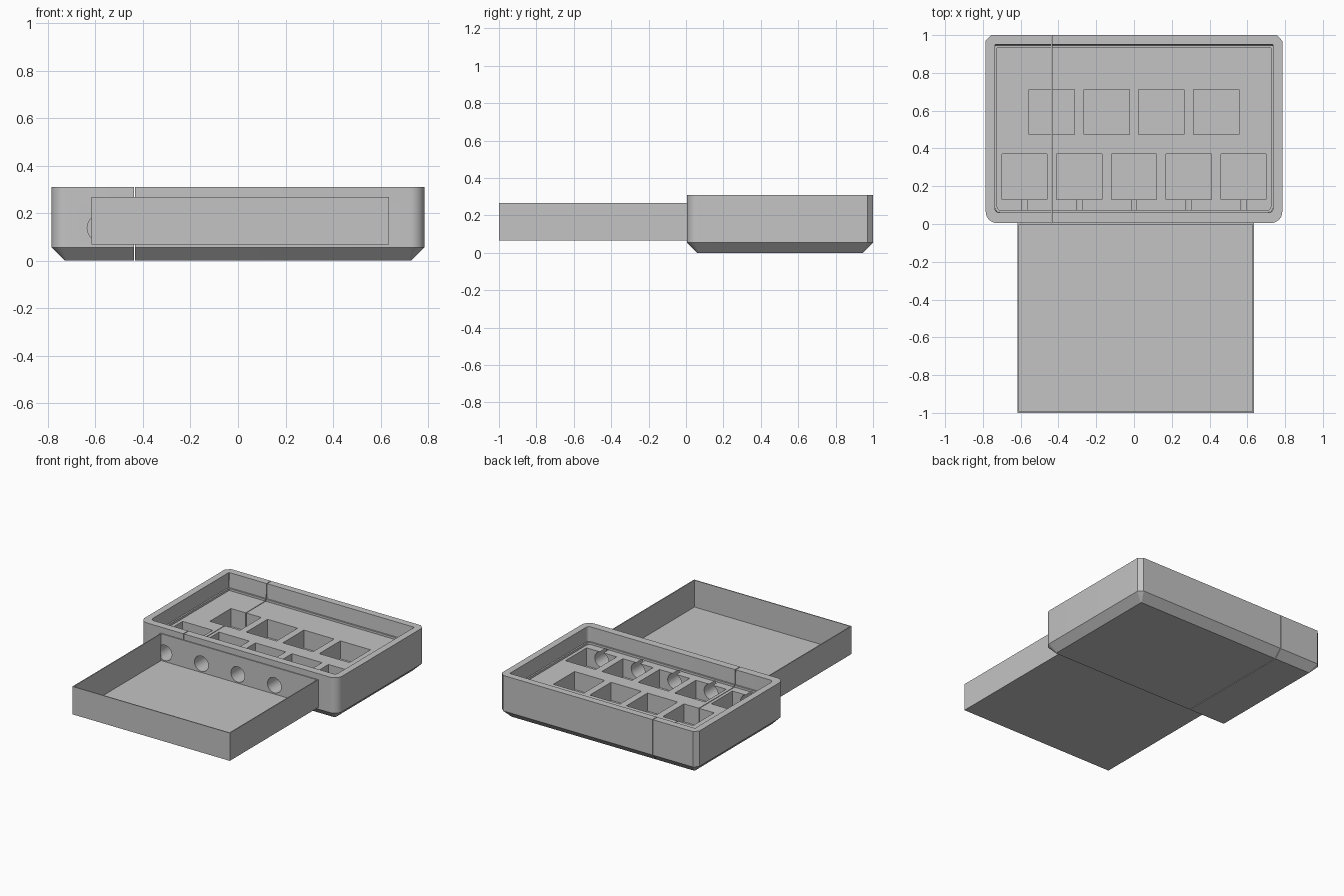
import bpy, bmesh, math
from mathutils import Matrix, Vector

cube = bpy.data.objects.get("Cube")
if cube:
    bpy.data.objects.remove(cube)

grey = bpy.data.materials.new("plain_grey")
grey.use_nodes = True
GREY = (0.55, 0.55, 0.55, 1)
grey.diffuse_color = GREY
grey.node_tree.nodes["Principled BSDF"].inputs["Base Color"].default_value = GREY


def make_object(name, bm):
    bmesh.ops.recalc_face_normals(bm, faces=bm.faces)
    mesh = bpy.data.meshes.new(name)
    bm.to_mesh(mesh)
    bm.free()
    mesh.materials.append(grey)
    obj = bpy.data.objects.new(name, mesh)
    bpy.context.collection.objects.link(obj)
    return obj


def add_box(bm, x0, x1, y0, y1, z0, z1):
    centre = Vector((x0 + x1, y0 + y1, z0 + z1)) / 2
    size = Matrix.Diagonal((x1 - x0, y1 - y0, z1 - z0, 1))
    bmesh.ops.create_cube(bm, size=1, matrix=Matrix.Translation(centre) @ size)


def select_only(obj):
    bpy.ops.object.select_all(action='DESELECT')
    obj.select_set(True)
    bpy.context.view_layer.objects.active = obj


def cut(obj, bm):
    """Subtract the cutter geometry from the object."""
    cutter = make_object("cutter", bm)
    cutter.hide_render = True
    mod = obj.modifiers.new("cut", 'BOOLEAN')
    mod.operation = 'DIFFERENCE'
    mod.solver = 'EXACT'
    mod.object = cutter
    select_only(obj)
    bpy.ops.object.modifier_apply(modifier=mod.name)
    bpy.data.objects.remove(cutter)


def outline(half_x, y0, y1, radius, chamfer):
    """Rectangle with rounded front corners and chamfered back corners."""
    right = [(half_x - radius + radius * math.sin(a), y0 + radius - radius * math.cos(a))
             for a in (math.pi / 2 * i / 8 for i in range(9))]
    right += [(half_x, y1 - chamfer), (half_x - chamfer, y1)]
    return right + [(-x, y) for x, y in reversed(right)]


def stack_rings(levels):
    """Join outlines at successive heights into a closed solid."""
    bm = bmesh.new()
    rings = [[bm.verts.new((x, y, z)) for x, y in outline(*shape)] for z, shape in levels]
    for a, b in zip(rings, rings[1:]):
        for i in range(len(a)):
            j = (i + 1) % len(a)
            bm.faces.new((a[i], a[j], b[j], b[i]))
    bm.faces.new(rings[0])
    bm.faces.new(rings[-1])
    return bm


# Housing: bevelled base, upright walls, recessed floor with a narrow ledge
FLOOR = 0.19
housing = make_object("housing", stack_rings([
    (0, (0.73, 0.06, 0.945, 0.012, 0.003)),
    (0.055, (0.785, 0.005, 1, 0.06, 0.03)),
    (0.31, (0.785, 0.005, 1, 0.06, 0.03)),
    (0.31, (0.737, 0.06, 0.95, 0.025, 0.003)),
    (0.205, (0.735, 0.062, 0.945, 0.025, 0.003)),
    (0.205, (0.724, 0.073, 0.934, 0.018, 0.003)),
    (FLOOR, (0.724, 0.073, 0.934, 0.018, 0.003)),
]))

# Square pockets: four at the back, five at the front
PITCH, HALF = 0.29, 0.12
pockets = bmesh.new()
for count, y in ((4, 0.593), (5, 0.25)):
    for i in range(count):
        x = (i - (count - 1) / 2) * PITCH
        add_box(pockets, x - HALF, x + HALF, y - HALF, y + HALF, 0.06, FLOOR + 0.03)
cut(housing, pockets)


def round_holes(y0, y1):
    bm = bmesh.new()
    for i in range(-2, 3):
        place = Matrix.Translation((i * PITCH, (y0 + y1) / 2, 0.137))
        bmesh.ops.create_cone(bm, cap_ends=True, segments=32, radius1=0.055, radius2=0.055,
                              depth=y1 - y0, matrix=place @ Matrix.Rotation(math.pi / 2, 4, 'X'))
    return bm


# Round holes through the front wall into the front pockets
cut(housing, round_holes(-0.02, 0.18))

# Narrow gap dividing the housing into two sections
gap = bmesh.new()
add_box(gap, -0.438, -0.433, -0.1, 1.1, -0.1, 0.5)
cut(housing, gap)

# Open tray at the front, with holes matching the housing
WALL = 0.007
tray_bm = bmesh.new()
add_box(tray_bm, -0.617, 0.635, -1, 0.005, 0.067, 0.267)
tray = make_object("tray", tray_bm)
hollow = bmesh.new()
add_box(hollow, -0.617 + WALL, 0.635 - WALL, -1 + WALL, 0.005 - WALL, 0.067 + WALL, 0.4)
cut(tray, hollow)
cut(tray, round_holes(-0.004, 0.03))

# Separate the housing sections, then smooth the rounded walls
select_only(housing)
bpy.ops.object.mode_set(mode='EDIT')
bpy.ops.mesh.select_all(action='SELECT')
bpy.ops.mesh.separate(type='LOOSE')
bpy.ops.object.mode_set(mode='OBJECT')
for obj in list(bpy.context.selected_objects):
    middle = sum(corner[0] for corner in obj.bound_box) / 8
    obj.name = "housing_main_section" if middle > 0 else "housing_end_section"
    select_only(obj)
    bpy.ops.object.shade_smooth_by_angle(angle=math.radians(30))
